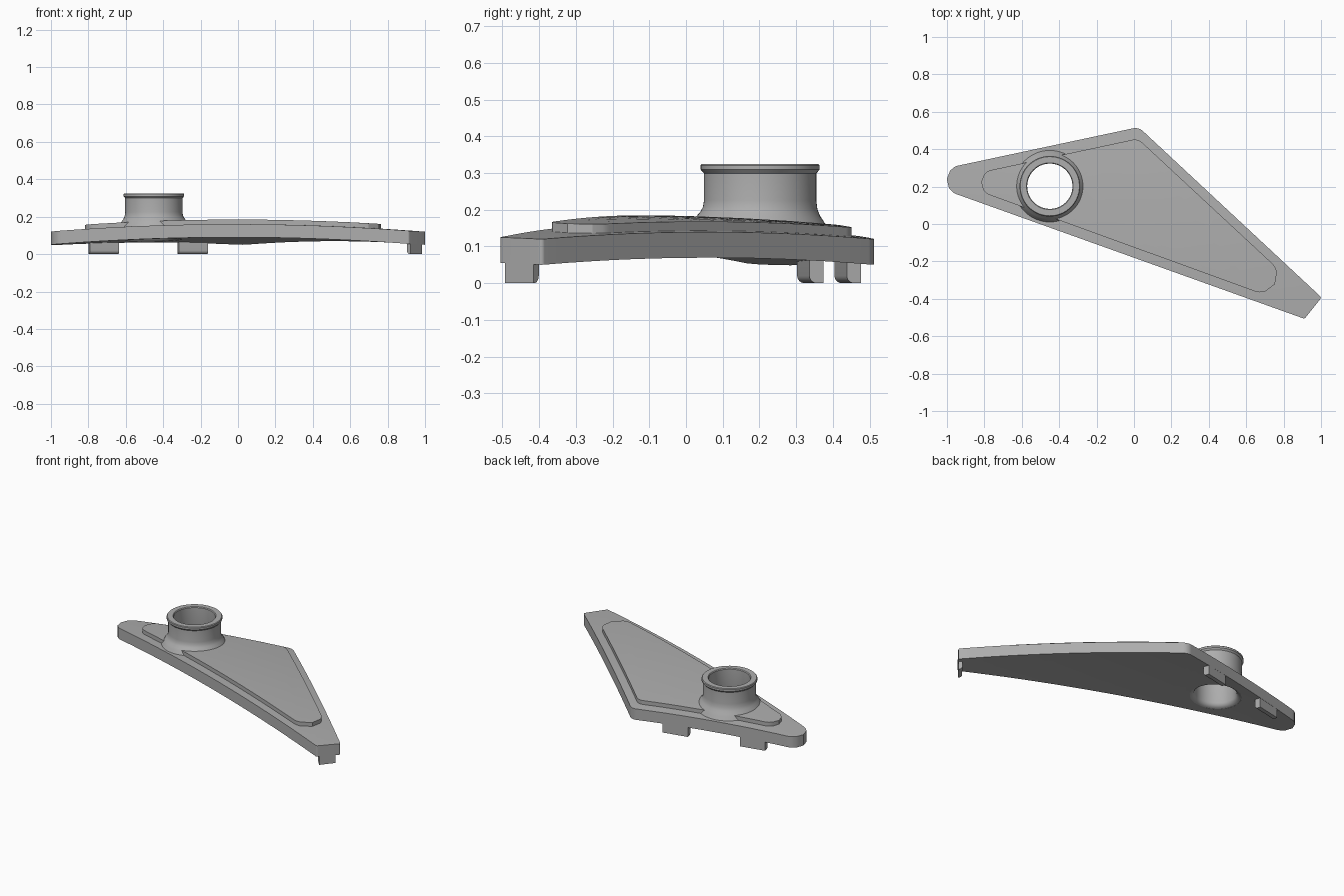
import bpy, bmesh, math
from mathutils import Vector

cube = bpy.data.objects.get("Cube")
if cube:
    bpy.data.objects.remove(cube, do_unlink=True)

grey = bpy.data.materials.new("plain_grey")
grey.use_nodes = True
colour = (0.42, 0.42, 0.42, 1)
grey.diffuse_color = colour
grey.node_tree.nodes["Principled BSDF"].inputs["Base Color"].default_value = colour

HUB = Vector((-0.45, 0.202))        # centre of the collar
MID = Vector((-0.02, -0.17))        # middle of the long front edge
ALONG = Vector((0.942, -0.335))
ACROSS = Vector((0.335, 0.942))


def dome(x, y):
    """Height of the arched underside."""
    p = Vector((x, y)) - MID
    return 0.09 - 0.036 * p.dot(ALONG) ** 2 - 0.09 * p.dot(ACROSS) ** 2


def finish(name, bm, angle=30):
    bmesh.ops.recalc_face_normals(bm, faces=bm.faces[:])
    mesh = bpy.data.meshes.new(name)
    bm.to_mesh(mesh)
    bm.free()
    mesh.materials.append(grey)
    ob = bpy.data.objects.new(name, mesh)
    bpy.context.collection.objects.link(ob)
    bpy.ops.object.select_all(action='DESELECT')
    ob.select_set(True)
    bpy.context.view_layer.objects.active = ob
    bpy.ops.object.shade_smooth_by_angle(angle=math.radians(angle))
    return ob


def rounded(corners, steps=10):
    """Polygon outline with an arc of the given radius at each corner."""
    out = []
    n = len(corners)
    for i, (x, y, r) in enumerate(corners):
        c = Vector((x, y))
        a = (Vector(corners[i - 1][:2]) - c).normalized()
        b = (Vector(corners[(i + 1) % n][:2]) - c).normalized()
        half = a.angle(b) / 2
        centre = c + (a + b).normalized() * r / math.sin(half)
        start = c + a * r / math.tan(half) - centre
        end = c + b * r / math.tan(half) - centre
        for k in range(steps + 1):
            t = k / steps
            out.append(centre + (start * (1 - t) + end * t).normalized() * r)
    return out


def circle(r, n=64):
    return [HUB + r * Vector((math.cos(math.tau * i / n), math.sin(math.tau * i / n)))
            for i in range(n)]


def domed_slab(name, outline, hole_radius, low, high):
    """Slab with a round hole, cut into a grid and bent over the dome."""
    bm = bmesh.new()
    edges = []
    for loop in (outline, circle(hole_radius)):
        vs = [bm.verts.new((p.x, p.y, 0)) for p in loop]
        edges += [bm.edges.new((vs[i - 1], vs[i])) for i in range(len(vs))]
    bmesh.ops.triangle_fill(bm, use_beauty=True, edges=edges, normal=(0, 0, 1))
    for axis, reach, count in ((ALONG, 1.05, 24), (ACROSS, 0.7, 16)):
        for i in range(count + 1):
            p = MID + axis * reach * (2 * i / count - 1)
            bmesh.ops.bisect_plane(bm, geom=bm.verts[:] + bm.edges[:] + bm.faces[:], dist=1e-5,
                                   plane_co=p.to_3d(), plane_no=axis.to_3d())
    top = bmesh.ops.extrude_face_region(bm, geom=bm.faces[:])
    raised = {v for v in top["geom"] if isinstance(v, bmesh.types.BMVert)}
    for v in bm.verts:
        v.co.z = dome(v.co.x, v.co.y) + (high if v in raised else low)
    return finish(name, bm)


# Base plate and the raised panel on it
domed_slab("base_plate", rounded([(-1.213, 0.254, 0.08), (0.912, -0.507, 0.012),
                                  (1.003, -0.393, 0.012), (0.025, 0.518, 0.06)]),
           0.15, 0, 0.07)
domed_slab("raised_panel", rounded([(-1.0, 0.238, 0.07), (1.063, -0.5115, 0.09),
                                    (0.021, 0.4565, 0.06)]),
           0.135, 0.06, 0.095)

# Collar: lathed profile, its base following the dome
profile = [(0.152, 0.076), (0.14, 0.079), (0.128, 0.088), (0.122, 0.102), (0.121, 0.32),
           (0.125, 0.325), (0.158, 0.325), (0.162, 0.321), (0.162, 0.309), (0.153, 0.299),
           (0.153, 0.225), (0.156, 0.205), (0.163, 0.19), (0.173, 0.178), (0.181, 0.165),
           (0.192, 0.145)]
bm = bmesh.new()
rings = []
for r, z in profile:
    follow = min(1, max(0, (0.23 - z) / 0.06))
    rings.append([bm.verts.new((p.x, p.y, z + follow * (dome(p.x, p.y) - dome(*HUB))))
                  for p in circle(r)])
for a, b in zip(rings, rings[1:]):
    for i in range(len(a)):
        bm.faces.new((a[i - 1], a[i], b[i], b[i - 1]))
finish("collar", bm, 35)


def tab(name, x, y, along, length, depth):
    """Foot under the rim, with a rounded lower inner edge."""
    along = Vector(along).normalized()
    inward = Vector((-along.y, along.x))
    r = 0.02
    section = [(0.001, 0.09), (0.001, 0)]
    section += [(depth - r + r * math.sin(t), r - r * math.cos(t))
                for t in [math.pi / 2 * k / 6 for k in range(7)]]
    section.append((depth, 0.09))
    bm = bmesh.new()
    ends = []
    for side in (-0.5, 0.5):
        ends.append([])
        for d, z in section:
            p = Vector((x, y)) + along * length * side + inward * d
            ends[-1].append(bm.verts.new((p.x, p.y, z)))
    a, b = ends
    for i in range(len(a)):
        bm.faces.new((a[i - 1], a[i], b[i], b[i - 1]))
    bm.faces.new(a)
    bm.faces.new(b)
    finish(name, bm)


# Two tabs under the back edge, one under the pointed end
for name, x in (("right_back_tab", -0.722), ("middle_back_tab", -0.246)):
    tab(name, x, 0.513 + 0.2137 * x, (-1, -0.2137), 0.16, 0.04)
tab("left_end_tab", 0.9535, -0.455, (0.091, 0.114), 0.098, 0.025)
